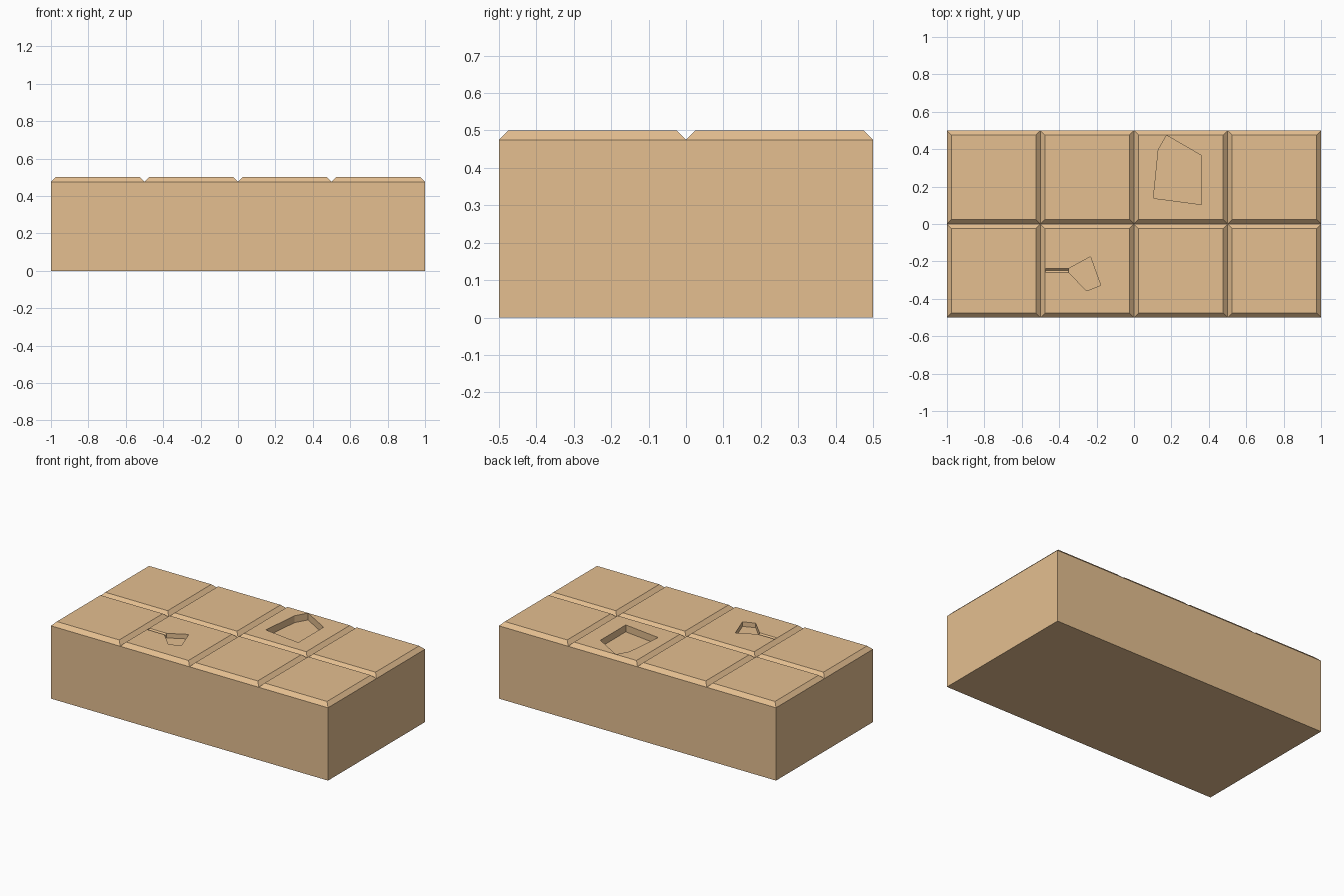
import bpy, bmesh
from mathutils import Vector

if "Cube" in bpy.data.objects:
    bpy.data.objects.remove(bpy.data.objects["Cube"])

TOP, CH = 0.5, 0.025      # block height, chamfer size

mat = bpy.data.materials.new("sandstone")
mat.diffuse_color = (0.78, 0.52, 0.28, 1)
mat.use_nodes = True
mat.node_tree.nodes["Principled BSDF"].inputs["Base Color"].default_value = mat.diffuse_color


def make_object(name, bm):
    bmesh.ops.recalc_face_normals(bm, faces=bm.faces[:])
    me = bpy.data.meshes.new(name)
    bm.to_mesh(me)
    bm.free()
    ob = bpy.data.objects.new(name, me)
    bpy.context.collection.objects.link(ob)
    me.materials.append(mat)
    return ob


def prism(name, points, offset):
    """Closed solid from a flat outline swept along an offset."""
    bm = bmesh.new()
    face = bm.faces.new([bm.verts.new(p) for p in points])
    ext = bmesh.ops.extrude_face_region(bm, geom=[face], use_keep_orig=True)
    verts = [g for g in ext["geom"] if isinstance(g, bmesh.types.BMVert)]
    bmesh.ops.translate(bm, verts=verts, vec=Vector(offset))
    return make_object(name, bm)


def carve(target, cutter):
    mod = target.modifiers.new("carve", "BOOLEAN")
    mod.operation, mod.solver, mod.object = "DIFFERENCE", "EXACT", cutter
    bpy.context.view_layer.objects.active = target
    bpy.ops.object.modifier_apply(modifier=mod.name)
    bpy.data.objects.remove(cutter)


# Brick block: 4 x 2 grid of tiles pulled down into a solid body
bm = bmesh.new()
grid = [[bm.verts.new((-1 + 0.5 * i, -0.5 + 0.5 * j, TOP - CH)) for j in range(3)]
        for i in range(5)]
tiles = [bm.faces.new((grid[i][j], grid[i + 1][j], grid[i + 1][j + 1], grid[i][j + 1]))
         for i in range(4) for j in range(2)]
rim = [e for e in bm.edges if e.is_boundary]
ext = bmesh.ops.extrude_edge_only(bm, edges=rim)["geom"]
low = [g for g in ext if isinstance(g, bmesh.types.BMVert)]
bmesh.ops.translate(bm, verts=low, vec=(0, 0, -(TOP - CH)))
bmesh.ops.holes_fill(bm, edges=[g for g in ext if isinstance(g, bmesh.types.BMEdge)], sides=0)
bmesh.ops.recalc_face_normals(bm, faces=bm.faces[:])
# Raised tiles with chamfered borders
bmesh.ops.inset_individual(bm, faces=tiles, thickness=CH, depth=0, use_even_offset=True)
for v in {v for f in tiles for v in f.verts}:
    v.co.z = TOP
block = make_object("stone_block", bm)

# Chipped pits: outline and depth
pits = [
    ([(0.13, 0.397), (0.174, 0.474), (0.362, 0.365), (0.362, 0.104), (0.104, 0.138)], 0.045),
    ([(-0.35, -0.239), (-0.233, -0.175), (-0.178, -0.328), (-0.253, -0.357), (-0.35, -0.259)], 0.03),
]
for outline, depth in pits:
    carve(block, prism("pit_cutter", [(x, y, TOP - depth) for x, y in outline], (0, 0, 0.1)))

# V-shaped crack running from the tile border into the small pit
crack = [(-0.474, -0.228, TOP + 0.01), (-0.474, -0.27, TOP + 0.01), (-0.474, -0.249, TOP - 0.012)]
carve(block, prism("crack_cutter", crack, (0.134, 0, 0)))
